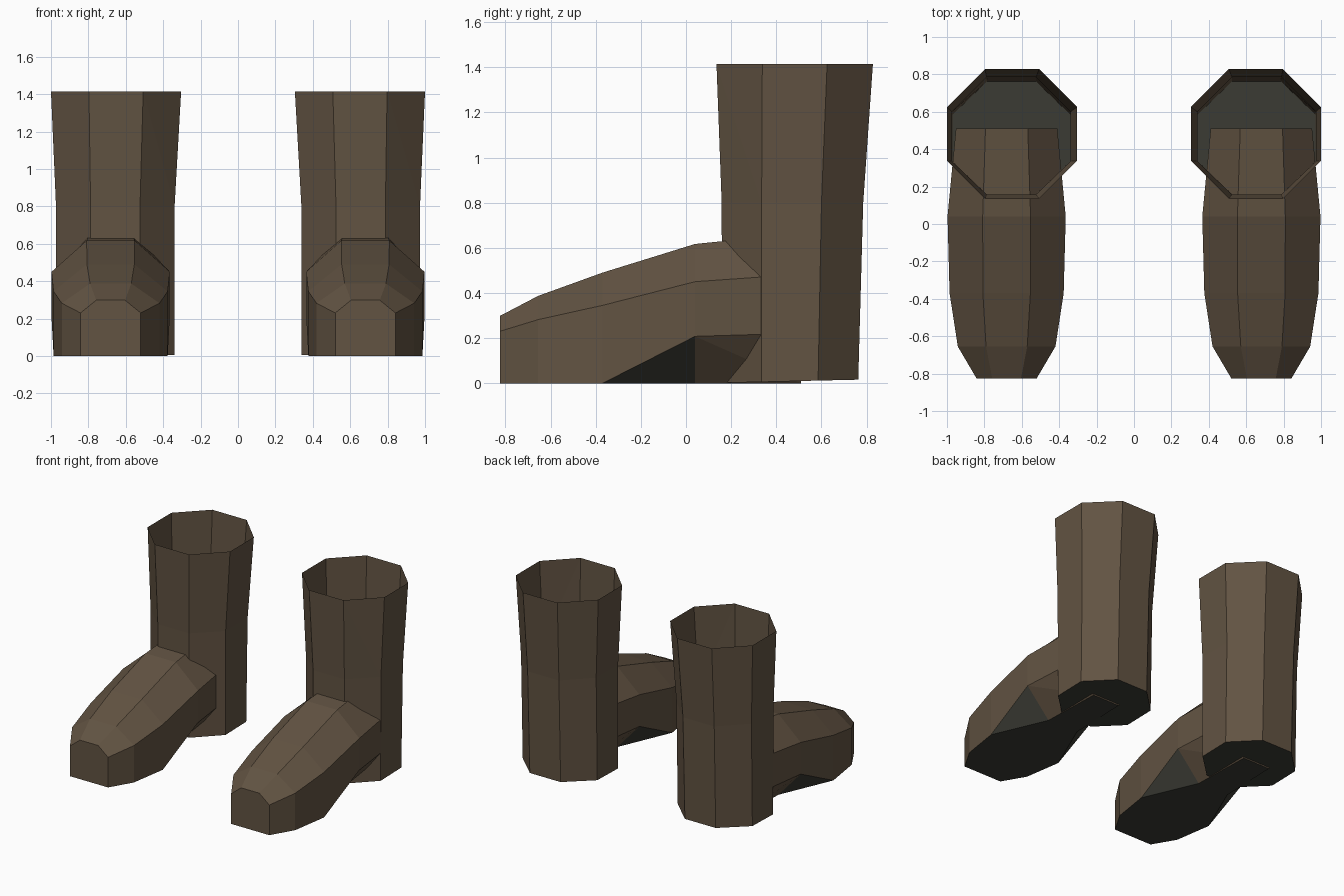
import bpy, bmesh

if "Cube" in bpy.data.objects:
    bpy.data.objects.remove(bpy.data.objects["Cube"])


def material(name, rgb):
    m = bpy.data.materials.new(name)
    m.diffuse_color = (*rgb, 1)
    m.use_nodes = True
    m.node_tree.nodes["Principled BSDF"].inputs["Base Color"].default_value = m.diffuse_color
    return m


LEATHER = material("brown leather", (0.122, 0.087, 0.055))
SOLE = material("dark sole", (0.044, 0.045, 0.035))


def loft(name, rings, caps, is_sole):
    """Skin 8-point rings; caps lists the ring indices to close."""
    bm = bmesh.new()
    rows = [[bm.verts.new(p) for p in ring] for ring in rings]

    def face(verts, dark):
        bm.faces.new(verts).material_index = int(dark)

    for i in range(len(rows) - 1):
        for j in range(8):
            k = (j + 1) % 8
            a, b, c, d = rows[i][j], rows[i][k], rows[i + 1][k], rows[i + 1][j]
            dark = is_sole(i, j)
            if j == 0:      # lower bevel, split along the arch crease
                face((a, b, d), dark)
                face((b, c, d), dark)
            elif j == 6:
                face((a, b, c), dark)
                face((a, c, d), dark)
            else:
                face((a, b, c, d), dark)
    for i in caps:
        face(rows[i], is_sole(i, -1))
    bmesh.ops.recalc_face_normals(bm, faces=bm.faces)
    mesh = bpy.data.meshes.new(name)
    bm.to_mesh(mesh)
    bm.free()
    mesh.materials.append(LEATHER)
    mesh.materials.append(SOLE)
    ob = bpy.data.objects.new(name, mesh)
    bpy.context.collection.objects.link(ob)
    ob.modifiers.new("other boot", 'MIRROR').use_mirror_merge = False
    return ob


# Shaft: tapering octagonal tube, open at the top, with a sole under the heel
def octagon(cx, rx, hx, y0, y1, y2, y3, z_front, z_back):
    pts = [(-hx, y0), (-rx, y1), (-rx, y2), (-hx, y3),
           (hx, y3), (rx, y2), (rx, y1), (hx, y0)]
    return [(cx + x, y, z_front + (z_back - z_front) * (y - y0) / (y3 - y0))
            for x, y in pts]


loft("boot_shaft", [
    octagon(0.655, 0.315, 0.13, 0.16, 0.335, 0.585, 0.763, 0.002, 0.016),
    octagon(0.656, 0.317, 0.132, 0.158, 0.335, 0.60, 0.785, 0.80, 0.80),
    octagon(0.652, 0.348, 0.145, 0.135, 0.338, 0.625, 0.828, 1.415, 1.415),
], [0], lambda i, j: j == -1)


# Foot: bevelled rings from the toe back into the shaft, with a raised arch
def foot_ring(y, side, top, z_low, z_side, z_top, base):
    half = [(base, 0), (side, z_low), (side, z_side), (top, z_top)]
    cx = 0.681
    return ([(cx - x, y, z) for x, z in half] +
            [(cx + x, y, z) for x, z in reversed(half)])


loft("boot_foot", [
    foot_ring(-0.825, 0.161, 0.077, 0.0, 0.23, 0.298, 0.08),
    foot_ring(-0.655, 0.261, 0.11, 0.0, 0.282, 0.387, 0.12),
    foot_ring(-0.37, 0.305, 0.127, 0.0, 0.345, 0.49, 0.128),
    foot_ring(0.04, 0.316, 0.128, 0.208, 0.45, 0.617, 0.128),
    foot_ring(0.51, 0.271, 0.113, 0.222, 0.483, 0.665, 0.113),
], [0, 4], lambda i, j: j == 7 or (j in (0, 6) and i < 3))
